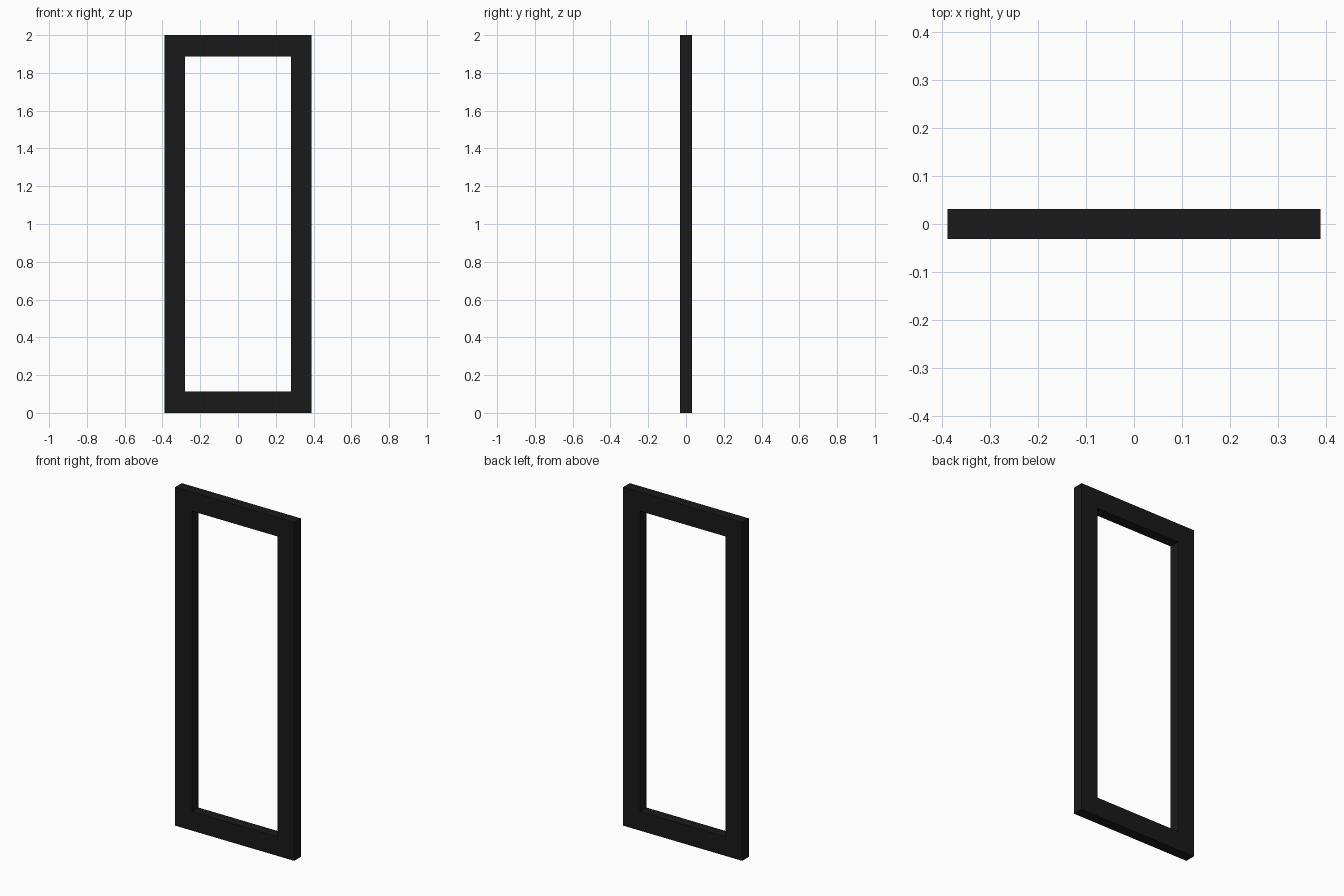
import bpy, bmesh

if "Cube" in bpy.data.objects:
    bpy.data.objects.remove(bpy.data.objects["Cube"])

HALF_W, HEIGHT, BAR, DEPTH = 0.389, 2.0, 0.109, 0.062

# Near-black finish
black = bpy.data.materials.new("black_finish")
black.diffuse_color = (0.01, 0.01, 0.01, 1)
black.use_nodes = True
black.node_tree.nodes["Principled BSDF"].inputs["Base Color"].default_value = black.diffuse_color


def rect_loop(bm, inset, y):
    """Rectangle of vertices in the xz plane, inset from the outer edge."""
    w, lo, hi = HALF_W - inset, inset * 1.03, HEIGHT - inset * 1.03
    return [bm.verts.new((x, y, z)) for x, z in ((-w, lo), (w, lo), (w, hi), (-w, hi))]


# Open frame: a rectangular section carried round four mitred corners
bm = bmesh.new()
section = [(0, -DEPTH / 2), (BAR, -DEPTH / 2), (BAR, DEPTH / 2), (0, DEPTH / 2)]
loops = [rect_loop(bm, inset, y) for inset, y in section]
for a, b in zip(loops, loops[1:] + loops[:1]):
    for i in range(4):
        j = (i + 1) % 4
        bm.faces.new((a[i], a[j], b[j], b[i]))
bmesh.ops.recalc_face_normals(bm, faces=bm.faces)

mesh = bpy.data.meshes.new("rectangular_frame")
bm.to_mesh(mesh)
bm.free()
mesh.materials.append(black)
frame = bpy.data.objects.new("rectangular_frame", mesh)
bpy.context.collection.objects.link(frame)
